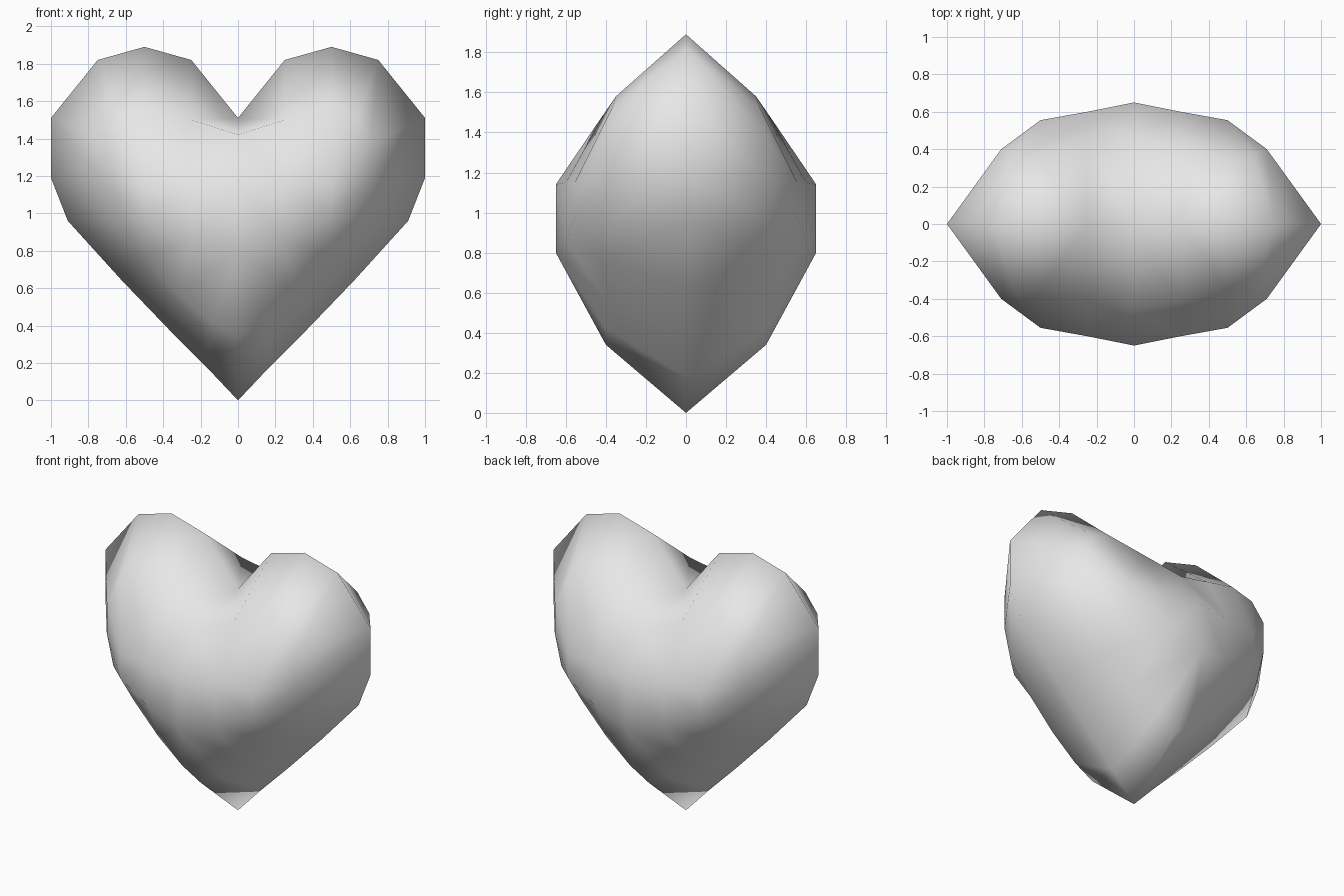
import bpy
import bmesh

cube = bpy.data.objects.get("Cube")
if cube:
    bpy.data.objects.remove(cube, do_unlink=True)

# Plain grey material
grey = bpy.data.materials.new("light_grey")
grey.use_nodes = True
grey.diffuse_color = (0.8, 0.8, 0.8, 1)
grey.node_tree.nodes["Principled BSDF"].inputs["Base Color"].default_value = (0.8, 0.8, 0.8, 1)

# Half outline of the rim as (x, z), from the cleft round to the tip
rim = [(0, 1.51), (.25, 1.82), (.5, 1.89), (.75, 1.82), (1, 1.51), (1, 1.19),
       (.91, .96), (.62, .64), (.37, .38), (.17, .18), (0, 0)]
# Middle contour as (x, depth, z), one point per rim point
middle = [(0, .46, 1.42), (.25, .405, 1.5), (.5, .35, 1.58), (.64, .37, 1.52),
          (.71, .4, 1.38), (.71, .4, 1.17), (.66, .4, .96), (.5, .4, .76),
          (.32, .4, .57), (.14, .4, .42), (0, .4, .34)]
# Raised centre panel; neighbouring contour points share its corners
panel = [(0, .65, 1.14), (.25, .6, 1.15), (.5, .555, 1.15),
         (.5, .555, .98), (.25, .6, .86), (0, .65, .8)]
corner = [0, 1, 2, 2, 2, 2, 3, 3, 4, 5, 5]

# Front left quarter of the heart
bm = bmesh.new()
outer = [bm.verts.new((x, 0, z)) for x, z in rim]
mid = [bm.verts.new((x, -d, z)) for x, d, z in middle]
top = [bm.verts.new((x, -d, z)) for x, d, z in panel]
inner = [top[c] for c in corner]


def bridge(a, b):
    """Join two contours, making triangles where points are shared."""
    for i in range(len(a) - 1):
        loop = [a[i], b[i], b[i + 1], a[i + 1]]
        bm.faces.new(list(dict.fromkeys(loop)))


bridge(outer, mid)
bridge(mid, inner)
bm.faces.new((top[0], top[5], top[4], top[1]))
bm.faces.new((top[1], top[4], top[3], top[2]))
for face in bm.faces:
    face.smooth = True

mesh = bpy.data.meshes.new("heart")
bm.to_mesh(mesh)
bm.free()
mesh.materials.append(grey)
heart = bpy.data.objects.new("heart", mesh)
bpy.context.collection.objects.link(heart)

# Mirror to the right and the back
mirror = heart.modifiers.new("mirror", "MIRROR")
mirror.use_axis = (True, True, False)
mirror.merge_threshold = 0.001
